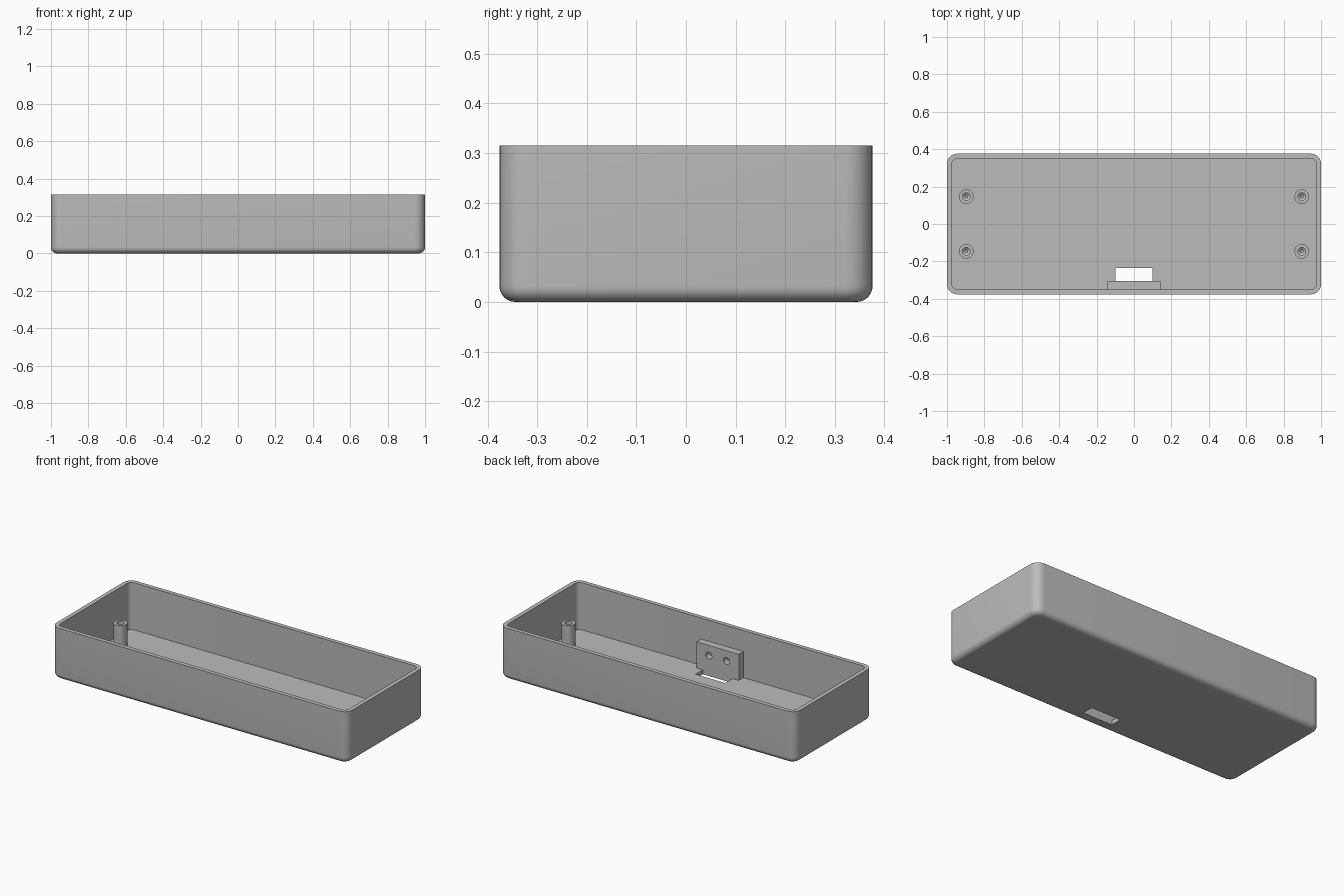
import bpy, bmesh, math

if "Cube" in bpy.data.objects:
    bpy.data.objects.remove(bpy.data.objects["Cube"])

HX, HY, H = 1.0, 0.376, 0.315      # half length, half width, height
WALL, FLOOR = 0.026, 0.027
R, FILLET = 0.055, 0.032           # corner radius, bottom edge radius

grey = bpy.data.materials.new("plain grey")
grey.diffuse_color = (0.5, 0.5, 0.5, 1)
grey.use_nodes = True
grey.node_tree.nodes["Principled BSDF"].inputs["Base Color"].default_value = grey.diffuse_color


def make(name, bm):
    bmesh.ops.recalc_face_normals(bm, faces=bm.faces)
    me = bpy.data.meshes.new(name)
    bm.to_mesh(me)
    bm.free()
    ob = bpy.data.objects.new(name, me)
    bpy.context.collection.objects.link(ob)
    me.materials.append(grey)
    return ob


def ring(bm, inset, radius, z, n=8):
    """Rounded rectangle of vertices, inset from the outer outline."""
    verts = []
    for k, (sx, sy) in enumerate([(1, 1), (-1, 1), (-1, -1), (1, -1)]):
        cx, cy = sx * (HX - inset - radius), sy * (HY - inset - radius)
        for i in range(n + 1):
            a = math.pi / 2 * (k + i / n)
            verts.append(bm.verts.new((cx + radius * math.cos(a), cy + radius * math.sin(a), z)))
    return verts


def stack(bm, rings):
    """Bridge the rings in order and cap both ends."""
    for a, b in zip(rings, rings[1:]):
        for i in range(len(a)):
            j = (i + 1) % len(a)
            bm.faces.new((a[i], a[j], b[j], b[i]))
    bm.faces.new(rings[0])
    bm.faces.new(rings[-1])


def box(name, x0, x1, y0, y1, z0, z1):
    bm = bmesh.new()
    bmesh.ops.create_cube(bm, size=1)
    for v in bm.verts:
        v.co = (x1 if v.co.x > 0 else x0, y1 if v.co.y > 0 else y0, z1 if v.co.z > 0 else z0)
    return make(name, bm)


def lathe(name, profile, n=32):
    """Closed turned solid from (radius, z) points, capped at both ends."""
    bm = bmesh.new()
    stack(bm, [[bm.verts.new((r * math.cos(2 * math.pi * i / n), r * math.sin(2 * math.pi * i / n), z))
                for i in range(n)] for r, z in profile])
    return make(name, bm)


def cut(ob, cutter):
    mod = ob.modifiers.new("cut", 'BOOLEAN')
    mod.operation, mod.solver, mod.object = 'DIFFERENCE', 'EXACT', cutter
    bpy.context.view_layer.objects.active = ob
    bpy.ops.object.modifier_apply(modifier=mod.name)
    bpy.data.objects.remove(cutter)


def smooth(ob):
    bpy.ops.object.select_all(action='DESELECT')
    ob.select_set(True)
    bpy.context.view_layer.objects.active = ob
    bpy.ops.object.shade_smooth_by_angle(angle=math.radians(30))


# Open tray: rounded bottom edge, straight walls, flat rim, hollow inside
bm = bmesh.new()
rings = []
for i in range(9):
    a = math.pi / 2 * i / 8
    t = FILLET * (1 - math.sin(a))
    rings.append(ring(bm, t, R - t, FILLET * (1 - math.cos(a))))
rings += [ring(bm, 0, R, H), ring(bm, WALL, R - WALL, H), ring(bm, WALL, R - WALL, FLOOR)]
stack(bm, rings)
tray = make("tray", bm)

# Slot through the floor beside the bracket
cut(tray, box("slot_cutter", -0.1, 0.1, -0.305, -0.235, -0.1, 0.1))
smooth(tray)

# Mounting bracket against the front wall, with two blind round holes
bracket = box("bracket", -0.143, 0.143, -HY + WALL, -0.305, FLOOR, 0.187)
for x in (-0.06, 0.06):
    drill = lathe("drill", [(0.021, -0.04), (0.021, 0.04)])
    drill.location = (x, -0.305, 0.124)
    drill.rotation_euler.x = math.pi / 2
    cut(bracket, drill)
smooth(bracket)

# Four screw posts with a blind hole in the top
for sx, side in ((-1, "left"), (1, "right")):
    for sy, end in ((-1, "front"), (1, "back")):
        post = lathe(f"screw_post_{end}_{side}", [
            (0.039, FLOOR), (0.039, 0.162), (0.021, 0.162), (0.021, 0.06), (0.008, 0.05)])
        post.location = (sx * 0.897, sy * 0.146, 0)
        smooth(post)
